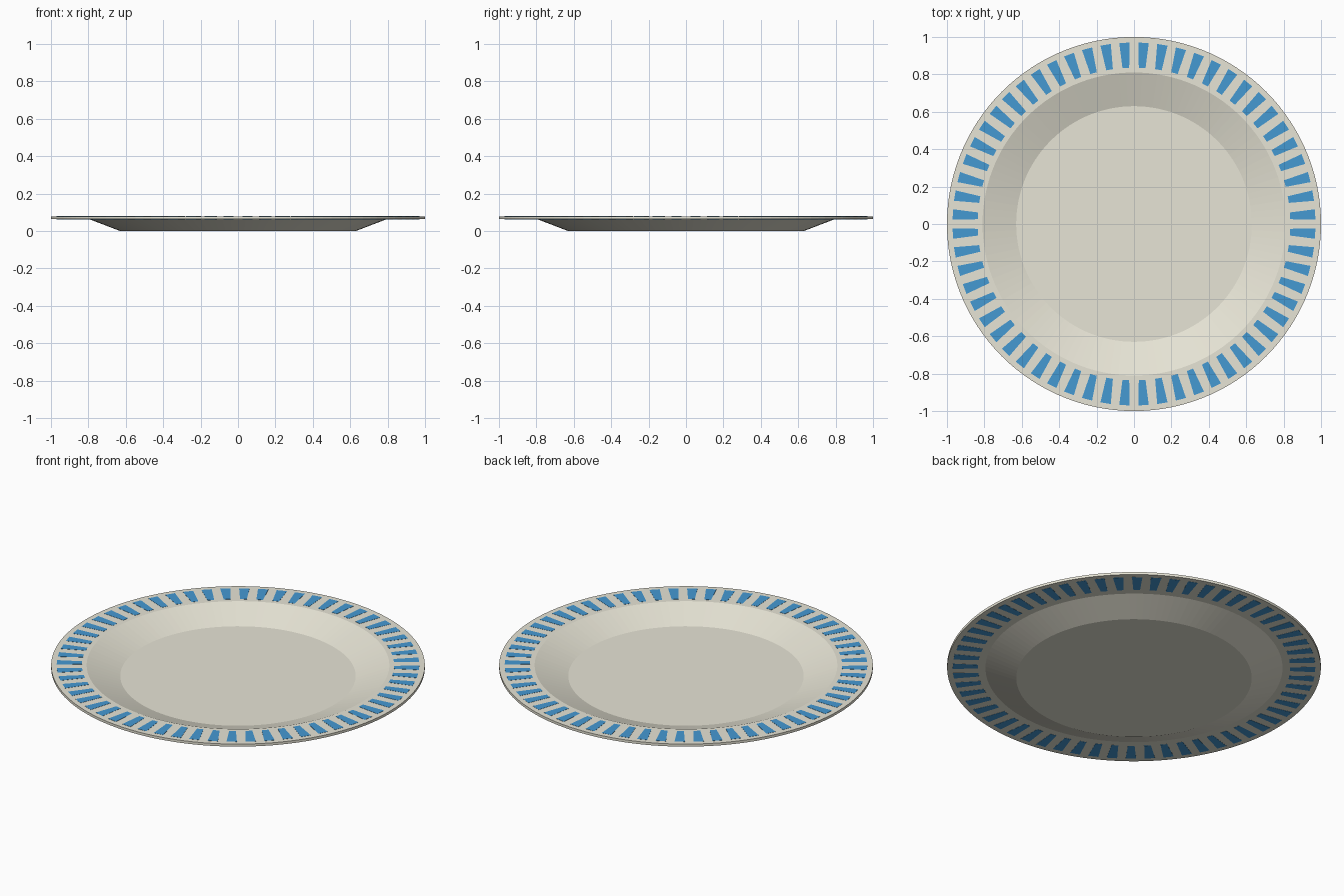
import bpy, bmesh, math

if "Cube" in bpy.data.objects:
    bpy.data.objects.remove(bpy.data.objects["Cube"])

SEGMENTS = 120
STRIPES = 60
RIM_LOW, RIM_TOP = 0.063, 0.078


def material(name, color):
    m = bpy.data.materials.new(name)
    m.diffuse_color = color
    m.use_nodes = True
    m.node_tree.nodes["Principled BSDF"].inputs["Base Color"].default_value = m.diffuse_color
    return m


def add_object(name, bm, mat):
    bmesh.ops.recalc_face_normals(bm, faces=bm.faces[:])
    mesh = bpy.data.meshes.new(name)
    bm.to_mesh(mesh)
    bm.free()
    mesh.materials.append(mat)
    obj = bpy.data.objects.new(name, mesh)
    bpy.context.collection.objects.link(obj)
    return obj


cream = material("cream_glaze", (0.80, 0.78, 0.67, 1))
blue = material("blue_glaze", (0.06, 0.32, 0.65, 1))

# Plate body: closed profile (radius, height) turned around z
profile = [(0.63, 0.0), (0.795, RIM_LOW), (1.0, RIM_LOW),
           (1.0, RIM_TOP), (0.81, RIM_TOP), (0.63, 0.014)]
bm = bmesh.new()
rings = []
for r, z in profile:
    rings.append([bm.verts.new((r * math.cos(2 * math.pi * i / SEGMENTS),
                                r * math.sin(2 * math.pi * i / SEGMENTS), z))
                  for i in range(SEGMENTS)])
for a, b in zip(rings, rings[1:]):
    for i in range(SEGMENTS):
        j = (i + 1) % SEGMENTS
        bm.faces.new((a[i], a[j], b[j], b[i]))
bm.faces.new(rings[0])
bm.faces.new(rings[-1])
add_object("plate", bm, cream)

# Tapered stripes inlaid through the rim, visible above and below
bm = bmesh.new()
outline = [(0.835, -0.018), (0.97, -0.028), (0.97, 0.028), (0.835, 0.018)]
for k in range(STRIPES):
    t = 2 * math.pi * (k + 0.5) / STRIPES
    c, s = math.cos(t), math.sin(t)
    low, high = [[bm.verts.new((x * c - y * s, x * s + y * c, z)) for x, y in outline]
                 for z in (RIM_LOW - 0.001, RIM_TOP + 0.001)]
    bm.faces.new(low)
    bm.faces.new(high)
    for i in range(4):
        j = (i + 1) % 4
        bm.faces.new((low[i], low[j], high[j], high[i]))
add_object("rim_stripes", bm, blue)
